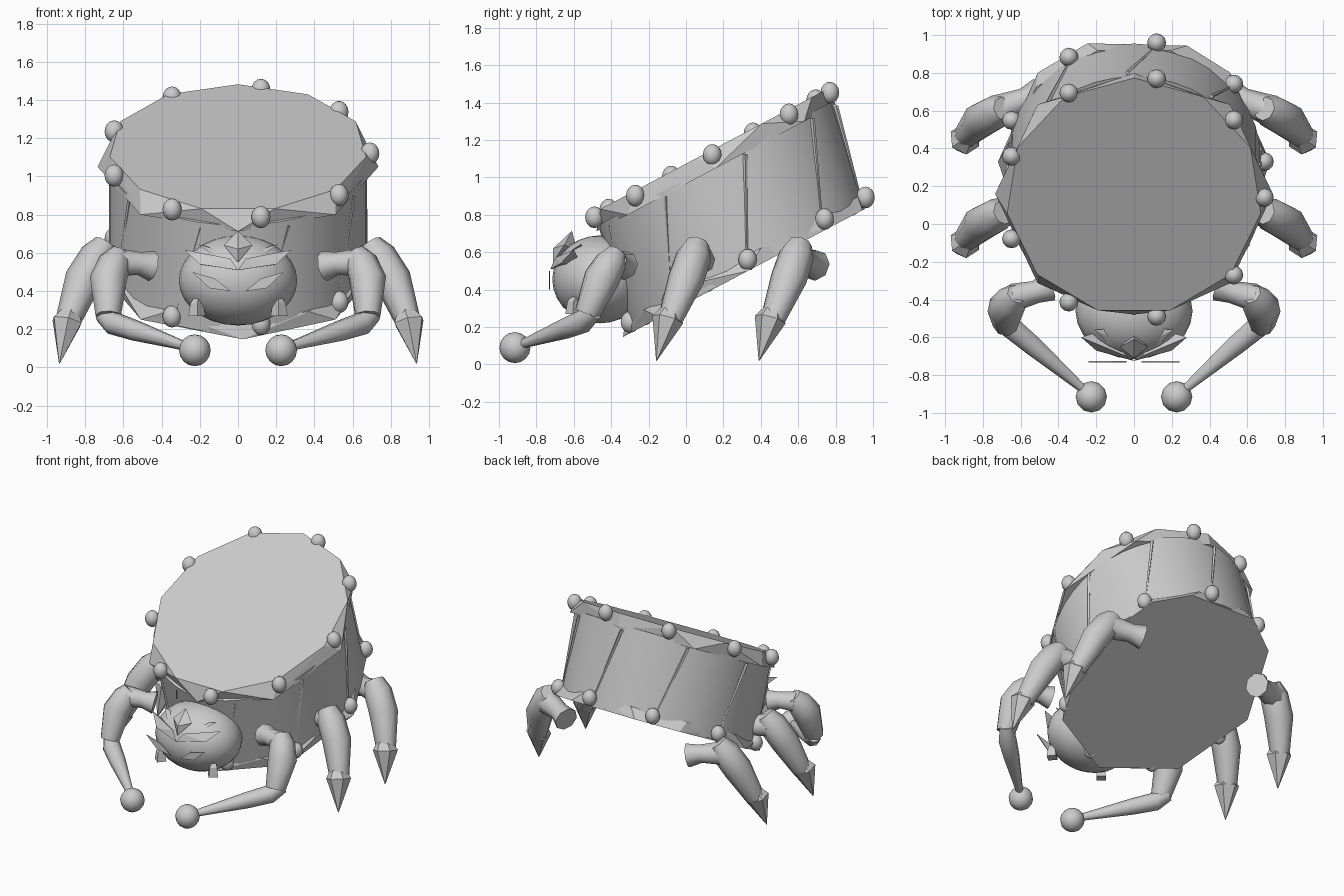
import bpy, bmesh, math
from mathutils import Vector

if "Cube" in bpy.data.objects:
    bpy.data.objects.remove(bpy.data.objects["Cube"])

grey = bpy.data.materials.new("plain_grey")
grey.use_nodes = True
grey.diffuse_color = (0.6, 0.6, 0.6, 1)
grey.node_tree.nodes["Principled BSDF"].inputs["Base Color"].default_value = (0.6, 0.6, 0.6, 1)


def finish(bm, name, smooth=None):
    bmesh.ops.recalc_face_normals(bm, faces=bm.faces)
    mesh = bpy.data.meshes.new(name)
    bm.to_mesh(mesh)
    bm.free()
    mesh.materials.append(grey)
    obj = bpy.data.objects.new(name, mesh)
    bpy.context.collection.objects.link(obj)
    if smooth:
        bpy.ops.object.select_all(action='DESELECT')
        obj.select_set(True)
        bpy.context.view_layer.objects.active = obj
        bpy.ops.object.shade_smooth_by_angle(angle=math.radians(smooth))


def hull(name, points):
    bm = bmesh.new()
    verts = [bm.verts.new(p) for p in points]
    res = bmesh.ops.convex_hull(bm, input=verts)
    bmesh.ops.delete(bm, geom=[v for v in res["geom_interior"] if isinstance(v, bmesh.types.BMVert)], context='VERTS')
    bmesh.ops.dissolve_limit(bm, angle_limit=0.02, verts=bm.verts, edges=bm.edges)
    finish(bm, name)


def ball(name, centre, radii, segs=12, rings=8):
    bm = bmesh.new()
    bmesh.ops.create_uvsphere(bm, u_segments=segs, v_segments=rings, radius=1)
    for v in bm.verts:
        v.co = Vector(centre) + Vector([a * b for a, b in zip(v.co, radii)])
    finish(bm, name, 50)


def limb(name, path, radii, sides=8, smooth=50):
    """Tapered tube swept along a short path."""
    bm = bmesh.new()
    pts = [Vector(p) for p in path]
    rings = []
    side = None
    for i, (p, r) in enumerate(zip(pts, radii)):
        t = (pts[min(i + 1, len(pts) - 1)] - pts[max(i - 1, 0)]).normalized()
        ref = side or (Vector((0, 1, 0)) if abs(t.y) < 0.9 else Vector((1, 0, 0)))
        side = (ref - t * ref.dot(t)).normalized()
        up = t.cross(side)
        rings.append([bm.verts.new(p + r * (side * math.cos(a) + up * math.sin(a)))
                      for a in (math.tau * k / sides for k in range(sides))])
    for a, b in zip(rings, rings[1:]):
        for k in range(sides):
            n = (k + 1) % sides
            bm.faces.new((a[k], a[n], b[n], b[k]))
    bm.faces.new(rings[0])
    bm.faces.new(rings[-1])
    finish(bm, name, smooth)


def tilted(y, z, radius, degrees):
    """Point on a tilted drum circle centred at (0, y, z)."""
    a = math.radians(degrees)
    return Vector((radius * math.cos(a), y + 0.926 * radius * math.sin(a),
                   z + 0.49 * radius * math.sin(a)))


def ring(y, z, radius, count, phase=0):
    return [tilted(y, z, radius, phase + 360 * k / count) for k in range(count)]


# Drum shell
bm = bmesh.new()
low = [bm.verts.new(p) for p in ring(0.33, 0.51, 0.675, 40)]
high = [bm.verts.new(p) for p in ring(0.155, 1.075, 0.675, 40)]
for k in range(40):
    n = (k + 1) % 40
    bm.faces.new((low[k], low[n], high[n], high[k]))
bm.faces.new(low)
bm.faces.new(high)
finish(bm, "drum_shell", 40)

# Faceted hoops with the drum skins, widest at the sides
top_lip = [tilted(0.16, 1.05, 0.69 + 0.045 * abs(math.cos(math.radians(a))), a)
           for a in range(0, 360, 45)]
hull("top_hoop", top_lip + ring(0.145, 1.15, 0.678, 11, 90))
bottom_lip = [tilted(0.33, 0.50, 0.72, a) for a in (0, 45, 67, 110, 135, 180, 225, 272, 315)]
hull("bottom_hoop", bottom_lip + ring(0.31, 0.575, 0.685, 11, -90))

# Pegs and thin tension rods
for k in range(9):
    a = 40 * k
    top, bottom = tilted(0.14, 1.12, 0.69, a), tilted(0.33, 0.56, 0.69, a)
    ball("top_peg", top, (0.05, 0.05, 0.058))
    ball("bottom_peg", bottom, (0.05, 0.05, 0.058))
    limb("tension_rod", [tilted(0.315, 0.57, 0.675, a + 1), tilted(0.175, 1.05, 0.678, a + 13)],
         [0.005, 0.012], 4, None)

# Head
ball("head", (0, -0.46, 0.455), (0.31, 0.255, 0.235), 24, 14)

# Crest on the forehead
hull("crest", [(0, -0.61, 0.715), (0, -0.71, 0.55), (0.075, -0.65, 0.64), (-0.075, -0.65, 0.64),
               (0, -0.71, 0.62), (0, -0.58, 0.60)])

for s, side in ((1, "left"), (-1, "right")):
    def m(*pts):
        return [(s * x, y, z) for x, y, z in pts]

    # Brow horns
    hull(side + "_brow", m((0.28, -0.60, 0.615), (0.20, -0.67, 0.54), (0, -0.725, 0.51),
                           (0.04, -0.70, 0.57), (0.17, -0.64, 0.575), (0.16, -0.56, 0.53)))
    hull(side + "_upper_brow", m((0.21, -0.56, 0.645), (0.07, -0.63, 0.60), (0.13, -0.64, 0.59),
                                 (0.06, -0.55, 0.61)))
    # Slanted eye plates
    eye = [(0.24, 0.50), (0.12, 0.465), (0.04, 0.40), (0.15, 0.415)]
    hull(side + "_eye", m(*[(x, y, z) for y in (-0.732, -0.726) for x, z in eye]))
    # Short jaw tusks
    limb(side + "_tusk", m((0.20, -0.57, 0.39), (0.215, -0.60, 0.33), (0.215, -0.60, 0.27)),
         [0.015, 0.035, 0.045], 4, None)

    # Drumming arm
    limb(side + "_shoulder", m((0.45, -0.33, 0.53), (0.52, -0.36, 0.545), (0.64, -0.39, 0.55)),
         [0.08, 0.06, 0.075])
    limb(side + "_upper_arm", m((0.62, -0.37, 0.60), (0.645, -0.40, 0.55), (0.68, -0.45, 0.46),
                                (0.68, -0.53, 0.27)), [0.055, 0.085, 0.098, 0.068])
    limb(side + "_forearm", m((0.71, -0.49, 0.28), (0.65, -0.55, 0.23), (0.53, -0.65, 0.19),
                              (0.24, -0.90, 0.10)), [0.045, 0.062, 0.055, 0.02])
    ball(side + "_mallet", (s * 0.226, -0.915, 0.09), (0.083, 0.083, 0.083))

    # Two walking legs
    for dy, place in ((0, "back"), (-0.548, "middle")):
        name = side + "_" + place
        limb(name + "_hip", m((0.50, 0.69 + dy, 0.53), (0.58, 0.655 + dy, 0.55),
                              (0.72, 0.60 + dy, 0.57)), [0.085, 0.065, 0.085])
        limb(name + "_thigh", m((0.69, 0.61 + dy, 0.645), (0.735, 0.59 + dy, 0.58),
                                (0.81, 0.55 + dy, 0.46), (0.895, 0.46 + dy, 0.23)),
             [0.065, 0.095, 0.098, 0.065])
        limb(name + "_claw", m((0.87, 0.47 + dy, 0.31), (0.895, 0.45 + dy, 0.24),
                               (0.935, 0.39 + dy, 0.02)), [0.04, 0.085, 0.002], 6, None)
